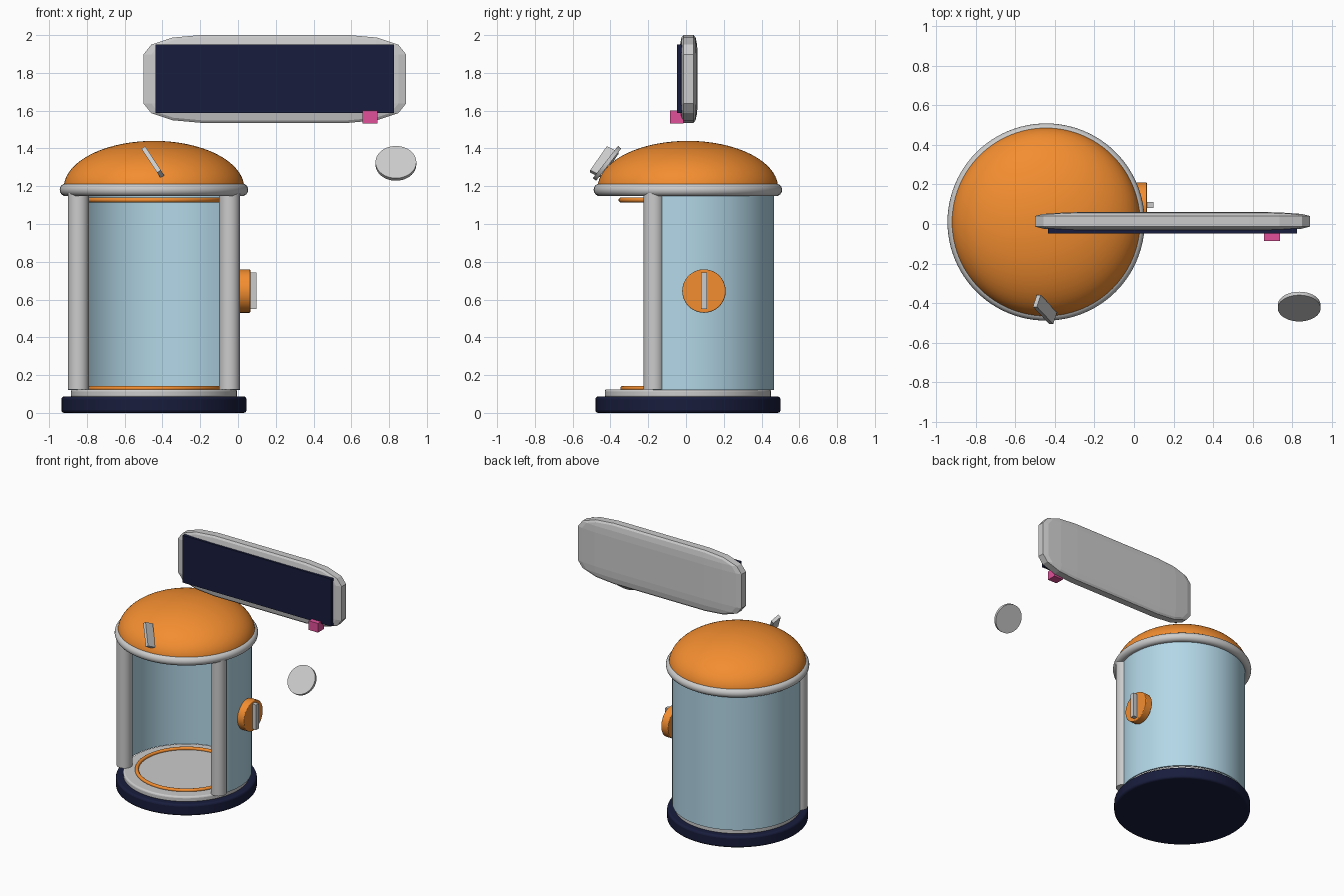
import bpy, bmesh, math
from mathutils import Matrix, Vector

if "Cube" in bpy.data.objects:
    bpy.data.objects.remove(bpy.data.objects["Cube"])

CX, CY = -0.445, 0.01  # booth axis


def mat(name, col):
    m = bpy.data.materials.new(name)
    m.diffuse_color = (*col, 1)
    m.use_nodes = True
    m.node_tree.nodes["Principled BSDF"].inputs["Base Color"].default_value = m.diffuse_color
    return m


ORANGE = mat("orange", (0.90, 0.27, 0.03))
NAVY = mat("navy", (0.009, 0.012, 0.045))
GLASS = mat("pale_blue", (0.45, 0.68, 0.80))
PINK = mat("pink", (0.75, 0.08, 0.32))


def finish(name, material=None, smooth=True):
    o = bpy.context.object
    o.name = name
    if material:
        o.data.materials.append(material)
    if smooth:
        bpy.ops.object.shade_smooth_by_angle(angle=math.radians(35))
    return o


def lathe(name, profile, material=None, start=0, sweep=360, steps=96):
    """Revolve a closed (radius, z) profile about the booth axis."""
    full = sweep == 360
    bm = bmesh.new()
    rings = []
    for i in range(steps if full else steps + 1):
        a = math.radians(start + sweep * i / steps)
        rings.append([bm.verts.new((CX + r * math.cos(a), CY + r * math.sin(a), z))
                      for r, z in profile])
    n = len(profile)
    for i in range(steps):
        p, q = rings[i], rings[(i + 1) % len(rings)]
        for j in range(n):
            k = (j + 1) % n
            bm.faces.new((p[j], q[j], q[k], p[k]))
    if not full:
        bm.faces.new(rings[0])
        bm.faces.new(rings[-1])
    bmesh.ops.remove_doubles(bm, verts=bm.verts, dist=1e-5)
    bmesh.ops.recalc_face_normals(bm, faces=bm.faces)
    me = bpy.data.meshes.new(name)
    bm.to_mesh(me)
    bm.free()
    o = bpy.data.objects.new(name, me)
    bpy.context.collection.objects.link(o)
    bpy.ops.object.select_all(action='DESELECT')
    bpy.context.view_layer.objects.active = o
    o.select_set(True)
    return finish(name, material)


def cylinder(name, r, depth, loc, rot=(0, 0, 0), material=None, verts=64, bevel=0):
    bpy.ops.mesh.primitive_cylinder_add(vertices=verts, radius=r, depth=depth,
                                        location=loc, rotation=rot)
    o = finish(name, material)
    if bevel:
        b = o.modifiers.new("bevel", 'BEVEL')
        b.width, b.segments = bevel, 3
    return o


def ring(name, major, minor, z, material=None):
    bpy.ops.mesh.primitive_torus_add(major_radius=major, minor_radius=minor,
                                     major_segments=96, minor_segments=16,
                                     location=(CX, CY, z))
    return finish(name, material)


def box(name, lo, hi, material=None):
    lo, hi = Vector(lo), Vector(hi)
    bpy.ops.mesh.primitive_cube_add(size=1, location=(lo + hi) / 2)
    bpy.context.object.scale = hi - lo
    return finish(name, material, smooth=False)


# Base, floor and light rings
cylinder("base", 0.49, 0.087, (CX, CY, 0.0435), material=NAVY, verts=96, bevel=0.015)
cylinder("floor", 0.44, 0.045, (CX, CY, 0.1025), verts=96, bevel=0.012)
ring("floor_ring", 0.345, 0.013, 0.13, ORANGE)
ring("ceiling_ring", 0.354, 0.013, 1.127, ORANGE)

# Curved glass wall, open at the front, with posts on its edges
lathe("curved_wall", [(0.443, 0.12), (0.455, 0.12), (0.455, 1.17), (0.443, 1.17)],
      GLASS, start=-24, sweep=228)
for side, sx in (("left", -1), ("right", 1)):
    cylinder(side + "_post", 0.055, 1.05, (CX + sx * 0.40, CY - 0.18, 0.65), verts=32)

# Roof
ring("roof_rim", 0.465, 0.034, 1.181)
cylinder("ceiling", 0.46, 0.04, (CX, CY, 1.17), verts=96)
dome = [(0, 1.19)] + [(0.478 * math.cos(math.pi / 48 * i), 1.19 + 0.25 * math.sin(math.pi / 48 * i))
                      for i in range(25)]
lathe("dome_roof", dome, ORANGE)

# Side dial with its grip
cylinder("side_dial", 0.115, 0.06, (0.035, 0.095, 0.645), (0, math.pi / 2, 0), ORANGE, bevel=0.005)
box("dial_grip", (0.06, 0.08, 0.55), (0.098, 0.112, 0.742))

# Slanted fin on the front of the dome
along = Vector((0.47, -0.5, -0.72)).normalized()
across = Vector((0.84, 0, 0.55)).normalized()
inward = across.cross(along).normalized()
if inward.y < 0:
    inward = -inward
bpy.ops.mesh.primitive_cube_add(size=1)
fin = finish("dome_fin", smooth=False)
rot = Matrix((along, across, across.cross(along) * -1)).transposed().to_4x4()
fin.matrix_world = (Matrix.Translation(Vector((-0.46, -0.463, 1.342)) + inward * 0.035)
                    @ rot @ Matrix.Diagonal((0.175, 0.024, 0.07, 1)))

# Floating tilted disc
cylinder("tilted_disc", 0.108, 0.022, (0.836, -0.418, 1.321), (math.radians(52), 0, 0))

# Sign: stretched rounded block, dark screen and small pink cube
bpy.ops.mesh.primitive_cube_add(size=1, location=(0.195, 0.0135, 1.768))
sign = finish("sign_body", smooth=False)
bm = bmesh.new()
bm.from_mesh(sign.data)
bmesh.ops.bevel(bm, geom=bm.edges[:], offset=0.22, segments=3, profile=0.5, affect='EDGES')
bm.to_mesh(sign.data)
bm.free()
sign.scale = (1.39, 0.096, 0.465)
box("sign_screen", (-0.436, -0.048, 1.588), (0.825, -0.022, 1.95), NAVY)
box("sign_cube", (0.659, -0.085, 1.532), (0.738, -0.013, 1.602), PINK)
